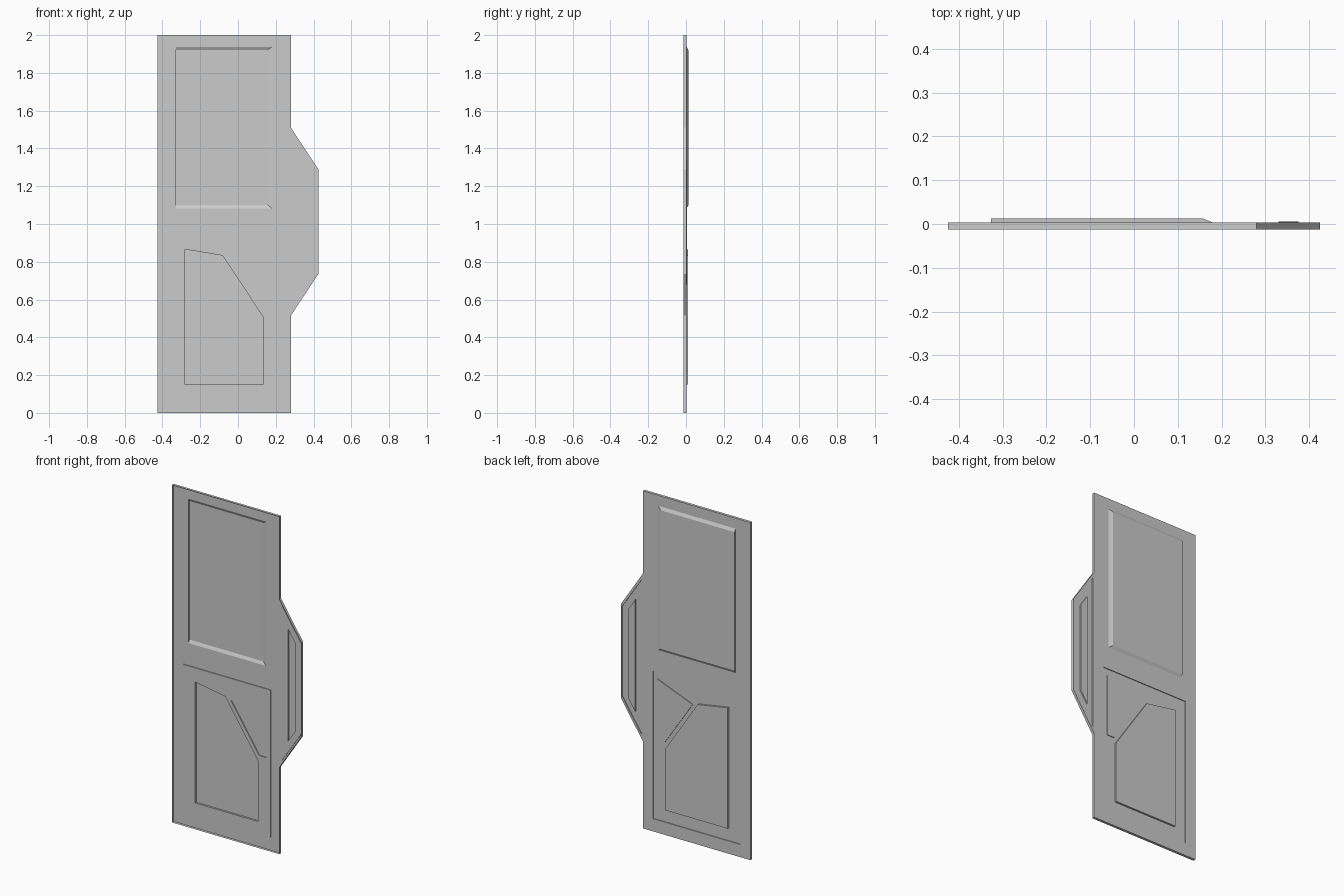
import bpy, bmesh

if "Cube" in bpy.data.objects:
    bpy.data.objects.remove(bpy.data.objects["Cube"])

# depth levels (y) of the pressed sheet
RIM, SHEET, BACK = -0.0126, 0.0034, 0.0126
LOW = -0.0015      # areas pressed toward the front


def rect(x0, x1, z0, z1):
    return [(x0, z0), (x1, z0), (x1, z1), (x0, z1)]


def pressing(name, outer, y0, y1, floor=None, holes=()):
    """Wall band from outer at y0 to floor at y1, floor filled around holes."""
    floor = floor or outer
    bm = bmesh.new()

    def loop(pts, y):
        vs = [bm.verts.new((x, y, z)) for x, z in pts]
        es = [bm.edges.new((vs[i - 1], vs[i])) for i in range(len(vs))]
        return vs, es

    edge_v, _ = loop(outer, y0)
    floor_v, edges = loop(floor, y1)
    for h in holes:
        edges += loop(h, y1)[1]
    bmesh.ops.triangle_fill(bm, edges=edges, use_beauty=True,
                            use_dissolve=False, normal=(0, 1, 0))
    for i in range(len(outer)):
        bm.faces.new((edge_v[i - 1], edge_v[i], floor_v[i], floor_v[i - 1]))
    bmesh.ops.recalc_face_normals(bm, faces=bm.faces)
    # floor faces the back of the door
    if sum(f.normal.y * f.calc_area() for f in bm.faces) < 0:
        bmesh.ops.reverse_faces(bm, faces=bm.faces)
    me = bpy.data.meshes.new(name)
    bm.to_mesh(me)
    bm.free()
    ob = bpy.data.objects.new(name, me)
    bpy.context.collection.objects.link(ob)
    return ob


# outlines in the x-z plane
door = [(-0.425, 0), (0.28, 0), (0.28, 0.515), (0.425, 0.735),
        (0.425, 1.29), (0.28, 1.51), (0.28, 2), (-0.425, 2)]
upper = rect(-0.327, 0.18, 1.083, 1.938)
upper_floor = rect(-0.327, 0.157, 1.1, 1.921)
lower = rect(-0.357, 0.214, 0.075, 0.95)
cut_panel = [(-0.28, 0.15), (0.132, 0.15), (0.132, 0.51),
             (-0.083, 0.833), (-0.28, 0.866)]
corner = [(0.14, 0.543), (0.187, 0.543), (0.187, 0.91), (-0.045, 0.82)]
side = [(0.29, 0.555), (0.416, 0.745), (0.416, 1.28), (0.29, 1.47)]
slot = [(0.33, 0.68), (0.376, 0.75), (0.376, 1.272), (0.33, 1.342)]

# main sheet with its forward rim
pressing("door_sheet", door, RIM, SHEET, holes=[upper, lower, side])
# large upper panel with sloped edges
pressing("upper_panel", upper, SHEET, BACK, floor=upper_floor)
# lower panel and the two shapes pressed into it
pressing("lower_panel", lower, SHEET, LOW, holes=[cut_panel, corner])
pressing("cut_corner_panel", cut_panel, LOW, 0.0095)
pressing("corner_panel", corner, LOW, SHEET)
# side extension and its narrow slot
pressing("side_extension", side, SHEET, LOW, holes=[slot])
pressing("side_slot", slot, LOW, 0.0062)
